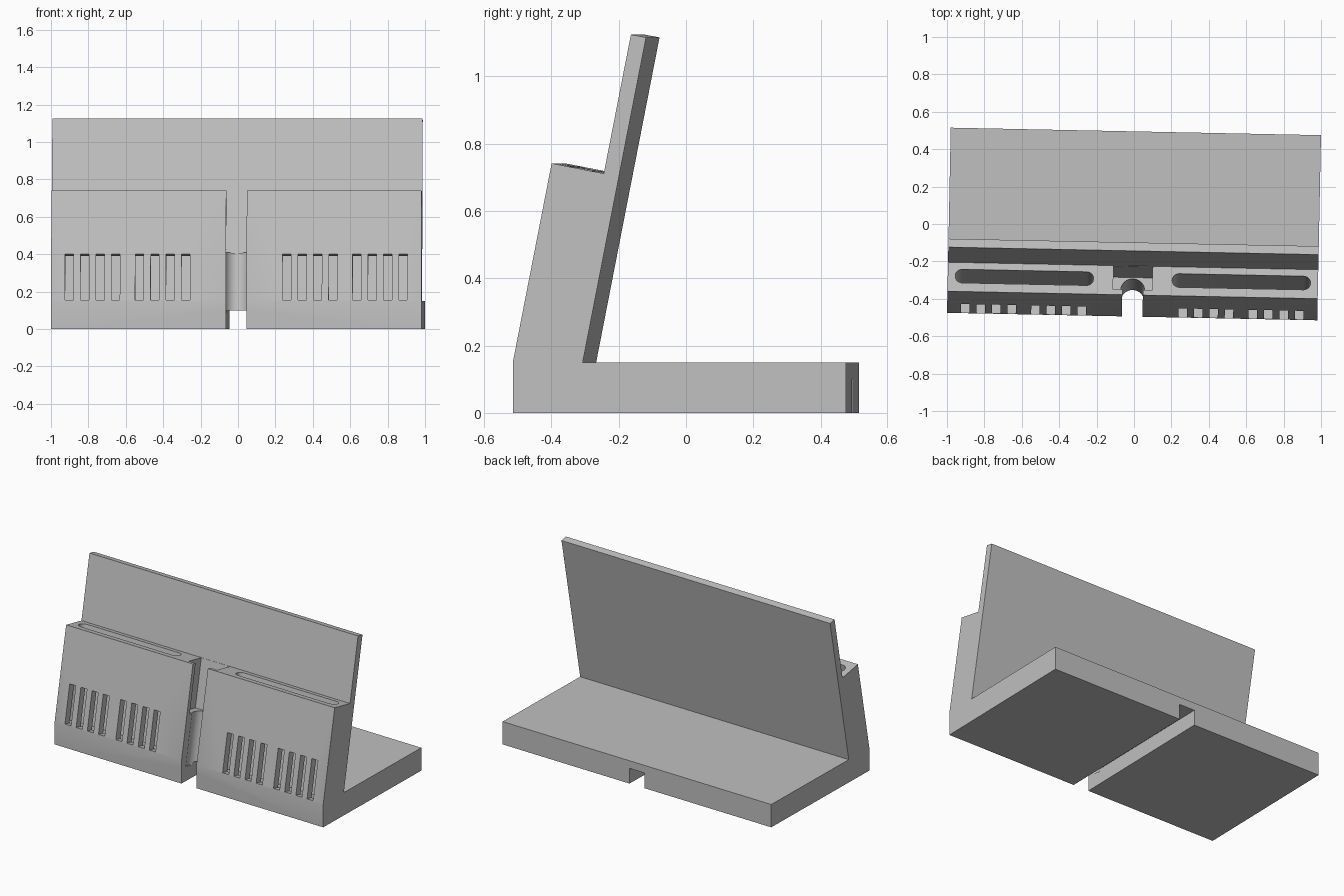
import bpy, bmesh, math
from mathutils import Matrix, Vector

if "Cube" in bpy.data.objects:
    bpy.data.objects.remove(bpy.data.objects["Cube"], do_unlink=True)

HALF_W, HALF_D, BASE_H = 0.99, 0.495, 0.15
TILT = math.radians(11.04)     # backward lean of the rest
TURN = math.radians(-1.157)    # slight turn of the whole stand
LIP_H, LIP_T = 0.603, 0.158    # front block, along the lean
PLATE_H, PLATE_T = 1.024, 0.204


def lean(x, a, h):
    """Point a behind the leaning front face and h up along it."""
    return Vector((x,
                   -HALF_D + a * math.cos(TILT) + h * math.sin(TILT),
                   BASE_H - a * math.sin(TILT) + h * math.cos(TILT)))


def add_prism(bm, start, end):
    """Closed prism between two matching outlines."""
    lower = [bm.verts.new(p) for p in start]
    upper = [bm.verts.new(p) for p in end]
    bm.faces.new(lower)
    bm.faces.new(upper)
    n = len(lower)
    for i in range(n):
        j = (i + 1) % n
        bm.faces.new((lower[i], lower[j], upper[j], upper[i]))


def lean_prism(bm, outline, h0, h1):
    add_prism(bm, [lean(x, a, h0) for x, a in outline],
              [lean(x, a, h1) for x, a in outline])


def rect(x0, x1, a0, a1):
    return [(x0, a0), (x1, a0), (x1, a1), (x0, a1)]


def stadium(x0, x1, a, r, steps=12):
    pts = []
    for cx, start in ((x1 - r, -math.pi / 2), (x0 + r, math.pi / 2)):
        for i in range(steps + 1):
            t = start + math.pi * i / steps
            pts.append((cx + r * math.cos(t), a + r * math.sin(t)))
    return pts


def circle(a, r, steps=32):
    return [(r * math.cos(2 * math.pi * i / steps),
             a + r * math.sin(2 * math.pi * i / steps)) for i in range(steps)]


def make_object(name, bm):
    bmesh.ops.recalc_face_normals(bm, faces=bm.faces[:])
    mesh = bpy.data.meshes.new(name)
    bm.to_mesh(mesh)
    bm.free()
    obj = bpy.data.objects.new(name, mesh)
    bpy.context.scene.collection.objects.link(obj)
    return obj


cutters = []


def cutter(name, *prisms):
    bm = bmesh.new()
    for outline, h0, h1 in prisms:
        lean_prism(bm, outline, h0, h1)
    obj = make_object(name, bm)
    obj.hide_render = True
    cutters.append(obj)


# Stand body: base, front block and back rest in one side profile
side = [Vector((0, -HALF_D, 0)), lean(0, 0, 0), lean(0, 0, LIP_H),
        lean(0, LIP_T, LIP_H), lean(0, LIP_T, PLATE_H), lean(0, PLATE_T, PLATE_H),
        Vector((0, -HALF_D + PLATE_T / math.cos(TILT), BASE_H)),
        Vector((0, HALF_D, BASE_H)), Vector((0, HALF_D, 0))]
bm = bmesh.new()
add_prism(bm, [p + Vector((-HALF_W, 0, 0)) for p in side],
          [p + Vector((HALF_W, 0, 0)) for p in side])
stand = make_object("stand_body", bm)

# Cable groove under the base
bm = bmesh.new()
groove = [(-0.055, -0.1), (0.055, -0.1), (0.055, 0.1), (-0.055, 0.1)]
add_prism(bm, [(x, -0.7, z) for x, z in groove], [(x, 0.7, z) for x, z in groove])
cutters.append(make_object("cable_groove", bm))
cutters[0].hide_render = True

# Connector pocket, round cable channel and open front slot
cutter("connector_pocket", (rect(-0.105, 0.105, 0.028, 0.156), 0.29, 0.7))
cutter("cable_channel", (circle(0.085, 0.064), -0.045, 0.3))
cutter("front_slot", (rect(-0.055, 0.055, -0.2, 0.085), -0.2, 0.7))

# Long sound chambers and the vents that open into them
cutter("sound_chambers", *[(stadium(min(s * 0.21, s * 0.95), max(s * 0.21, s * 0.95),
                                    0.084, 0.037), 0.0, 0.7) for s in (-1, 1)])
vents = []
for s in (-1, 1):
    for first in (0.27, 0.645):
        for i in range(4):
            x = s * (first + 0.0825 * i)
            vents.append((rect(x - 0.0225, x + 0.0225, -0.05, 0.06), 0.004, 0.255))
cutter("vents", *vents)

# Cut everything out and bake the result
for c in cutters:
    mod = stand.modifiers.new(c.name, "BOOLEAN")
    mod.operation = "DIFFERENCE"
    mod.solver = "EXACT"
    mod.object = c
bpy.context.view_layer.update()
deps = bpy.context.evaluated_depsgraph_get()
result = bpy.data.meshes.new_from_object(stand.evaluated_get(deps))
stand.modifiers.clear()
stand.data = result
for c in cutters:
    bpy.data.objects.remove(c, do_unlink=True)
result.transform(Matrix.Rotation(TURN, 4, "Z"))

# Plain grey plastic
grey = bpy.data.materials.new("light_grey_plastic")
grey.use_nodes = True
colour = (0.53, 0.53, 0.53, 1.0)
grey.diffuse_color = colour
grey.node_tree.nodes["Principled BSDF"].inputs["Base Color"].default_value = colour
result.materials.clear()
result.materials.append(grey)

bpy.ops.object.select_all(action="DESELECT")
stand.select_set(True)
bpy.context.view_layer.objects.active = stand
bpy.ops.object.shade_smooth_by_angle(angle=math.radians(25))
